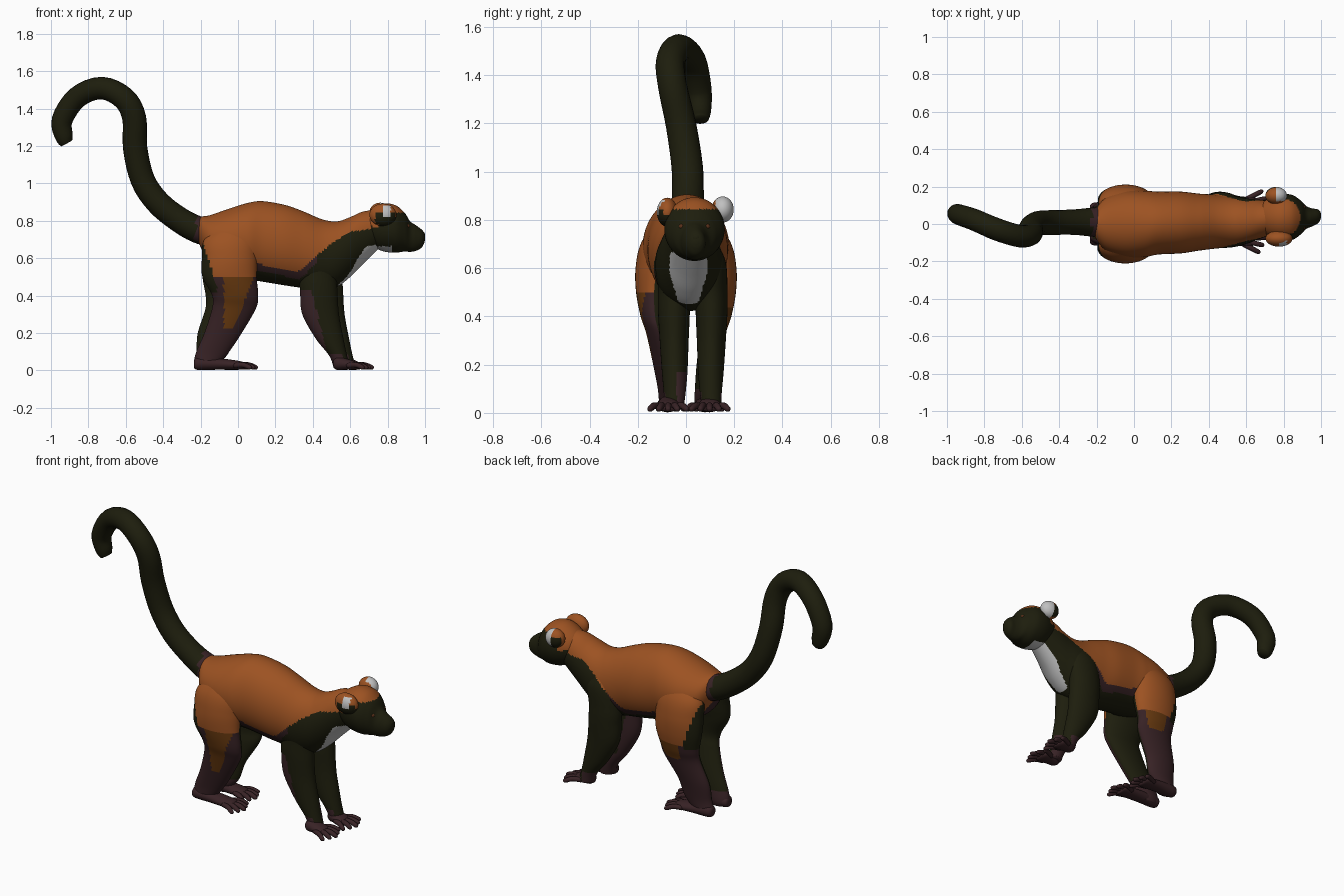
import bpy, bmesh, math
from mathutils import Vector

if "Cube" in bpy.data.objects:
    bpy.data.objects.remove(bpy.data.objects["Cube"])

# Materials
COLORS = {"orange fur": (0.335, 0.085, 0.016), "dark olive fur": (0.0125, 0.0125, 0.004),
          "purple brown skin": (0.040, 0.0165, 0.019), "pale grey fur": (0.53, 0.53, 0.53),
          "dark tan fur": (0.14, 0.042, 0.005), "amber eye": (0.10, 0.03, 0.01)}
MATS = {}
for key, rgb in COLORS.items():
    MATS[key] = bpy.data.materials.new(key)
    MATS[key].diffuse_color = (*rgb, 1)
OR, OL, PU, WH, TAN, EYE = COLORS


def finish(name, bm, rule):
    """Turn a bmesh into an object and colour its faces with rule(position, normal)."""
    bmesh.ops.recalc_face_normals(bm, faces=bm.faces)
    bm.normal_update()
    used = []
    for f in bm.faces:
        key = rule(f.calc_center_median(), f.normal)
        if key not in used:
            used.append(key)
        f.material_index = used.index(key)
        f.smooth = True
    me = bpy.data.meshes.new(name)
    bm.to_mesh(me)
    bm.free()
    for key in used:
        me.materials.append(MATS[key])
    ob = bpy.data.objects.new(name, me)
    bpy.context.collection.objects.link(ob)
    return ob


def spline(rows, steps):
    """Catmull-Rom samples through the rows."""
    rows = [Vector(r) for r in rows]
    out = []
    for i in range(len(rows) - 1):
        a, b, c, d = rows[max(i - 1, 0)], rows[i], rows[i + 1], rows[min(i + 2, len(rows) - 1)]
        for k in range(steps):
            t = k / steps
            out.append(0.5 * (2 * b + (c - a) * t + (2 * a - 5 * b + 4 * c - d) * t * t
                              + (3 * b - a - 3 * c + d) * t ** 3))
    return out + [rows[-1]]


def loft(name, rows, axis, rule, sides=48, steps=10):
    """Rows are x, y, z, radius, radius across y. Axis x or z fixes the ring plane."""
    pts = spline(rows, steps)
    bm = bmesh.new()
    rings = []
    for i, p in enumerate(pts):
        c = Vector(p[:3])
        if axis == "x":
            u, v = Vector((0, 0, 1)), Vector((0, 1, 0))
        elif axis == "z":
            u, v = Vector((1, 0, 0)), Vector((0, 1, 0))
        else:
            t = (Vector(pts[min(i + 1, len(pts) - 1)][:3]) - Vector(pts[max(i - 1, 0)][:3])).normalized()
            u = t.cross(Vector((0, 1, 0))).normalized()
            v = u.cross(t)
        rings.append([bm.verts.new(c + u * max(p[3], .002) * math.cos(a) + v * max(p[4], .002) * math.sin(a))
                      for a in (2 * math.pi * k / sides for k in range(sides))])
    for r, s in zip(rings, rings[1:]):
        for k in range(sides):
            j = (k + 1) % sides
            bm.faces.new((r[k], r[j], s[j], s[k]))
    bm.faces.new(rings[0])
    bm.faces.new(rings[-1])
    return finish(name, bm, rule)


def ball(name, pos, scale, rule, seg=32):
    bm = bmesh.new()
    bmesh.ops.create_uvsphere(bm, u_segments=seg, v_segments=seg // 2, radius=1)
    for v in bm.verts:
        v.co = Vector(pos) + Vector([a * b for a, b in zip(v.co, scale)])
    return finish(name, bm, rule)


# Height of the edge between the orange back and the dark underside
EDGE = [(-.22, .70), (-.17, .62), (-.1, .55), (.1, .57), (.33, .53), (.42, .61), (.5, .68), (.6, .74), (.9, .79)]


def edge_z(x):
    for (x0, z0), (x1, z1) in zip(EDGE, EDGE[1:]):
        if x < x1:
            return z0 + (z1 - z0) * max(0, (x - x0) / (x1 - x0))
    return EDGE[-1][1]


def body_rule(p, n):
    if p.z > edge_z(p.x):
        return OR
    if p.x > .54 and p.z < min(.57 + (p.x - .56) * .7, .67) and abs(p.y - .01) < .078 - max(0, .58 - p.z) * .3:
        return WH
    if p.x < .42 and p.z > edge_z(p.x) - .04:
        return PU
    return OL


def head_rule(p, n):
    if p.z > .845 or (p.x < .755 and p.z > .77):
        return OR
    return WH if p.x < .82 and p.z < .665 and abs(p.y - .02) < .07 else OL


# Torso and neck
loft("torso", [(-.215, 0, .75, .04, .04), (-.2, 0, .74, .08, .085), (-.15, 0, .705, .125, .14),
               (-.05, 0, .692, .172, .175), (.05, 0, .692, .203, .178), (.13, .005, .69, .215, .168),
               (.25, .008, .67, .215, .165), (.35, .01, .645, .205, .152), (.45, .013, .615, .193, .143),
               (.53, .013, .622, .175, .137), (.6, .015, .66, .16, .122), (.67, .025, .71, .14, .105),
               (.76, .035, .76, .1, .085)], "x", body_rule, 96)

# Head and snout
HY = .035
loft("head", [(.66, HY, .77, .03, .03), (.695, HY, .765, .085, .085), (.77, HY, .765, .126, .12),
              (.84, HY, .757, .127, .122), (.89, HY, .74, .104, .092), (.92, HY, .716, .082, .062),
              (.95, HY, .708, .069, .049), (.98, HY + .005, .705, .05, .039), (.995, HY + .008, .708, .028, .024),
              (1.0, HY + .008, .708, .008, .008)], "x", head_rule, 64, 8)
ball("nose", (.981, HY + .007, .725), (.019, .025, .02), lambda p, n: OL, 12)


# Ears and eyes
def left_ear_rule(p, n):
    if .775 < p.x < .815 and .825 < p.z < .88 and n.y < .2:
        return WH
    return OL if p.x > .755 and p.z < .825 or n.y < -.5 and p.z < .84 and p.x > .735 else OR


def right_ear_rule(p, n):
    if n.x > 0 and n.y > -.7:
        return WH
    return OL if n.y > .45 and p.z < .865 else OR


ball("left_ear", (.775, -.078, .832), (.072, .043, .06), left_ear_rule)
ball("right_ear", (.76, .152, .843), (.058, .046, .054), right_ear_rule)
for side, s in (("left", -1), ("right", 1)):
    ball(side + "_eye", (.902, HY + s * .052, .772), (.016, .014, .013), lambda p, n: EYE, 12)

# Tail
loft("tail", [(-.14, .01, .735, .075, .085), (-.22, .01, .755, .072, .078), (-.32, .01, .81, .068, .068),
              (-.43, .008, .9, .066, .066), (-.51, .005, 1.02, .065, .065), (-.55, -.02, 1.19, .065, .063),
              (-.555, -.055, 1.35, .064, .06), (-.61, -.065, 1.455, .062, .06), (-.73, -.03, 1.51, .06, .06),
              (-.86, .025, 1.46, .058, .058), (-.94, .052, 1.34, .056, .054), (-.93, .058, 1.25, .048, .046),
              (-.915, .06, 1.215, .034, .034)], "path", lambda p, n: PU if p.x > -.225 else OL, 20, 4)


def hind_rule(s):
    def rule(p, n):
        if p.z < .1:
            return PU
        if n.y * s < -.05 or (p.z > .42 and p.x < -.185 + .3 * (.68 - p.z)):
            return OL
        if p.z > .495 - (.06 if s > 0 else 0):
            return OR
        if p.z > (.22 if s < 0 else .34) and n.y * s > .2 and -.075 < p.x < .045 + (p.z - .4) * .4:
            return TAN
        return PU
    return rule


def front_rule(s, dx):
    def rule(p, n):
        if p.z > edge_z(p.x):
            return OR
        if s < 0 and (p.z < .43 and p.x < .5 - .25 * p.z or p.z < .17 and n.y > .2):
            return PU
        return PU if p.z < .09 and p.x < .56 + dx else OL
    return rule


def paw(name, x0, x1, y, width, reach, fan):
    """Flat palm with five fanned digits."""
    loft(name, [(x0, y, .035, .02, width * .5), (x0 + .02, y, .037, .034, width * .85),
                ((x0 + x1) / 2, y, .035, .031, width), (x1, y, .026, .022, width * 1.1),
                (x1 + .02, y, .02, .01, width * .7)], "x", lambda p, n: PU, 20, 4)
    for i in range(5):
        k = i / 2 - 1
        a = math.radians(fan * k)
        c, d = math.cos(a), math.sin(a)
        bx, by = x1 - .015 - .025 * abs(k), y + k * width * .8
        loft(f"{name}_digit_{i + 1}", [(bx, by, .026, .014, .014), (bx + c * reach * .5, by + d * reach * .5, .03, .014, .014),
                                       (bx + c * reach * .9, by + d * reach * .9, .016, .012, .012),
                                       (bx + c * reach, by + d * reach, .012, .005, .005)],
             "path", lambda p, n: PU, 10, 3)


# Legs, z x radius y radius, mirrored to both sides
HIND = [(.80, -.02, .06, .085, .04), (.7, -.04, .14, .108, .08), (.6, -.045, .148, .122, .087),
        (.5, -.045, .145, .132, .075), (.4, -.015, .123, .128, .06), (.33, -.022, .117, .112, .053),
        (.2, -.08, .1, .09, .046), (.1, -.135, .088, .077, .04), (.04, -.165, .07, .073, .038),
        (.01, -.165, .055, .073, .03)]
FRONT = [(.70, .46, .05, .065, .04), (.62, .445, .1, .076, .062), (.5, .43, .1, .078, .066),
         (.42, .432, .1, .078, .066), (.3, .442, .098, .077, .06), (.17, .49, .074, .075, .053),
         (.08, .535, .048, .075, .045), (.02, .555, .045, .078, .04)]
for side, s in (("left", -1), ("right", 1)):
    back = -.035 if s > 0 else 0
    loft(side + "_hind_leg", [(x + (back if .15 < z < .45 else 0), s * y, z, rx, ry)
                              for z, x, rx, y, ry in HIND], "z", hind_rule(s))
    paw(side + "_foot", -.235, .02 + back, s * .078, .042, .1, 24)
    dx = .03 if s > 0 else 0
    loft(side + "_front_leg", [(x + dx, .028 + s * y, z, rx, ry) for z, x, rx, y, ry in FRONT],
         "z", front_rule(s, dx))
    paw(side + "_hand", .51 + dx, .625 + dx * .5, .012 + s * .086, .043, .1, 27)

for m in bpy.data.materials:
    if m.users and not m.is_grease_pencil:
        m.use_nodes = True
        m.node_tree.nodes["Principled BSDF"].inputs["Base Color"].default_value = m.diffuse_color
